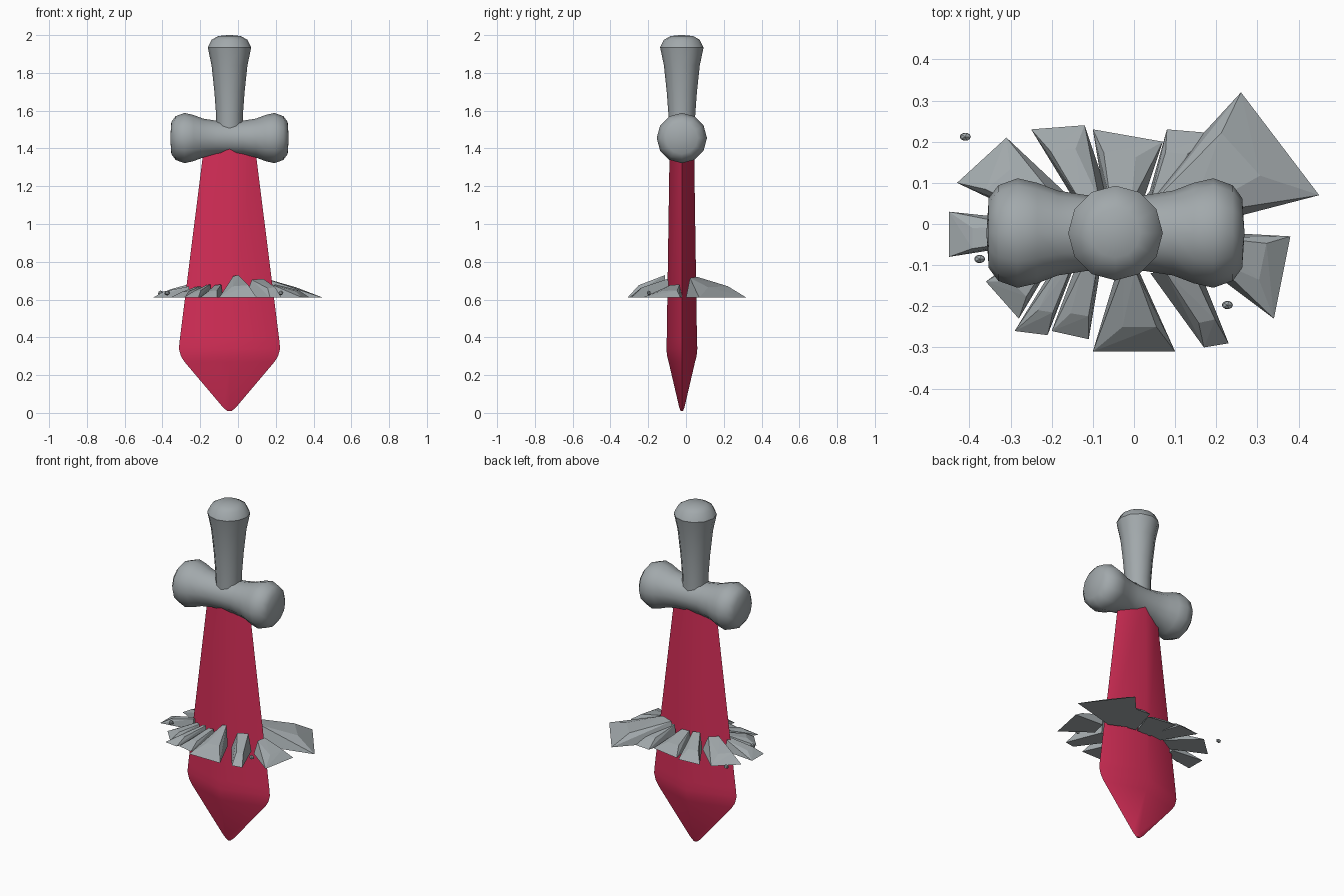
import bpy
import bmesh
import math
from mathutils import Vector, Matrix

if "Cube" in bpy.data.objects:
    bpy.data.objects.remove(bpy.data.objects["Cube"])

CENTRE = Vector((-0.045, -0.022, 0))  # sword axis
GROUND = 0.61                         # underside of the rubble


def make_material(name, colour):
    mat = bpy.data.materials.new(name)
    mat.use_nodes = True
    mat.diffuse_color = colour
    mat.node_tree.nodes["Principled BSDF"].inputs["Base Color"].default_value = colour
    return mat


red = make_material("blade_red", (0.66, 0.027, 0.095, 1))
grey = make_material("stone_grey", (0.36, 0.395, 0.41, 1))


def finish(bm, name, mat, smooth_angle=None):
    bmesh.ops.recalc_face_normals(bm, faces=bm.faces)
    mesh = bpy.data.meshes.new(name)
    bm.to_mesh(mesh)
    bm.free()
    mesh.materials.append(mat)
    obj = bpy.data.objects.new(name, mesh)
    bpy.context.collection.objects.link(obj)
    if smooth_angle:
        bpy.ops.object.select_all(action="DESELECT")
        obj.select_set(True)
        bpy.context.view_layer.objects.active = obj
        bpy.ops.object.shade_smooth_by_angle(angle=math.radians(smooth_angle))
    return obj


def loft(name, rings, sides, mat, smooth_angle, matrix):
    """Skin stacked elliptical rings given as (height, x radius, y radius)."""
    bm = bmesh.new()
    loops = []
    for z, rx, ry in rings:
        angles = [math.tau * i / sides for i in range(sides)]
        loops.append([bm.verts.new((rx * math.cos(a), ry * math.sin(a), z)) for a in angles])
    for low, high in zip(loops, loops[1:]):
        for i in range(sides):
            j = (i + 1) % sides
            bm.faces.new((low[i], low[j], high[j], high[i]))
    bm.faces.new(loops[0])
    bm.faces.new(loops[-1])
    bm.transform(matrix)
    return finish(bm, name, mat, smooth_angle)


# Blade: diamond section, point down
blade = [(0.01, 0.012, 0.006), (0.03, 0.035, 0.014), (0.27, 0.238, 0.07), (0.3, 0.257, 0.078),
         (0.34, 0.268, 0.082), (0.39, 0.263, 0.08), (1.45, 0.13, 0.064)]
loft("blade", blade, 4, red, 45, Matrix.Translation(CENTRE))

# Handle: flared grip with a low domed pommel
grip = [(1.45, 0.07), (1.58, 0.071), (1.7, 0.08), (1.84, 0.095), (1.935, 0.115),
        (1.975, 0.095), (1.995, 0.06), (2.0, 0.01)]
loft("handle", [(z, r, r) for z, r in grip], 12, grey, 35, Matrix.Translation(CENTRE))

# Crossguard: half profile mirrored along x
half = [(0.0, 0.09), (0.07, 0.092), (0.14, 0.103), (0.19, 0.122), (0.238, 0.133),
        (0.285, 0.116), (0.308, 0.085), (0.313, 0.01)]
profile = [(-d, r) for d, r in reversed(half[1:])] + half
turn = Matrix.Translation(CENTRE + Vector((0, 0, 1.455))) @ Matrix.Rotation(math.pi / 2, 4, "Y")
loft("crossguard", [(d, r, r) for d, r in profile], 12, grey, 35, turn)

# Rubble slabs: outer edge pair, inner edge pair, height (all in hundredths)
SLABS = {
    "back_left_large": ((26, 32), (45, 7), (3, 7), (18, 0), 11),
    "left": ((38, -3), (34, -23), (20, -2), (18, -11), 7),
    "front_left": ((23, -29), (17, -30), (15, -9), (4, -12), 10),
    "front": ((10, -31), (-10, -31), (1, -11), (-4, -11), 12),
    "front_right_inner": ((-11, -28), (-20, -26), (-8, -10), (-14, -10), 7),
    "front_right_middle": ((-21, -27), (-29, -26), (-14, -9), (-18, -8), 7),
    "front_right_outer": ((-28, -23), (-36, -14), (-19, -8), (-24, -5), 6),
    "right": ((-45, -8), (-45, 3), (-26, -5), (-26, 1), 6),
    "back_right_outer": ((-43, 10), (-31, 21), (-24, 1), (-15, 6), 8),
    "back_right_inner": ((-25, 23), (-12, 24), (-14, 5), (-6, 6), 9),
    "back": ((-10, 23), (7, 20), (-7, 5), (2, 5), 8),
    "back_left_small": ((8, 23), (20, 22), (3, 5), (8, 4), 9),
}


def slab(name, a, b, c, d, height):
    a, b, c, d = [Vector((x, y, 0)) / 100 for x, y in (a, b, c, d)]
    top = Vector((0, 0, height / 100))
    # Crest set back from the thin outer edge, narrowing towards the blade
    crest_a = a.lerp(c, 0.3).lerp(b.lerp(d, 0.3), 0.12) + top * 0.55
    crest_b = b.lerp(d, 0.3).lerp(a.lerp(c, 0.3), 0.35) + top * 0.5
    inner_a, inner_b = c.lerp(d, 0.15) + top, d.lerp(c, 0.3) + top * 0.95
    bm = bmesh.new()
    for p in (a, b, c, d, crest_a, crest_b, inner_a, inner_b):
        bm.verts.new(p + Vector((0, 0, GROUND)))
    bmesh.ops.convex_hull(bm, input=bm.verts)
    finish(bm, "rubble_" + name, grey)


for key, points in SLABS.items():
    slab(key, *points)

# Loose pebbles
PEBBLES = [(-0.41, 0.212), (-0.35, 0.09), (-0.375, -0.085), (0.227, -0.197), (0.25, 0.222)]
for number, (x, y) in enumerate(PEBBLES):
    bm = bmesh.new()
    bmesh.ops.create_icosphere(bm, subdivisions=1, radius=0.015)
    bm.transform(Matrix.Translation((x, y, 0.635)) @ Matrix.Diagonal((1, 0.75, 0.85, 1)))
    finish(bm, f"pebble_{number + 1}", grey)
